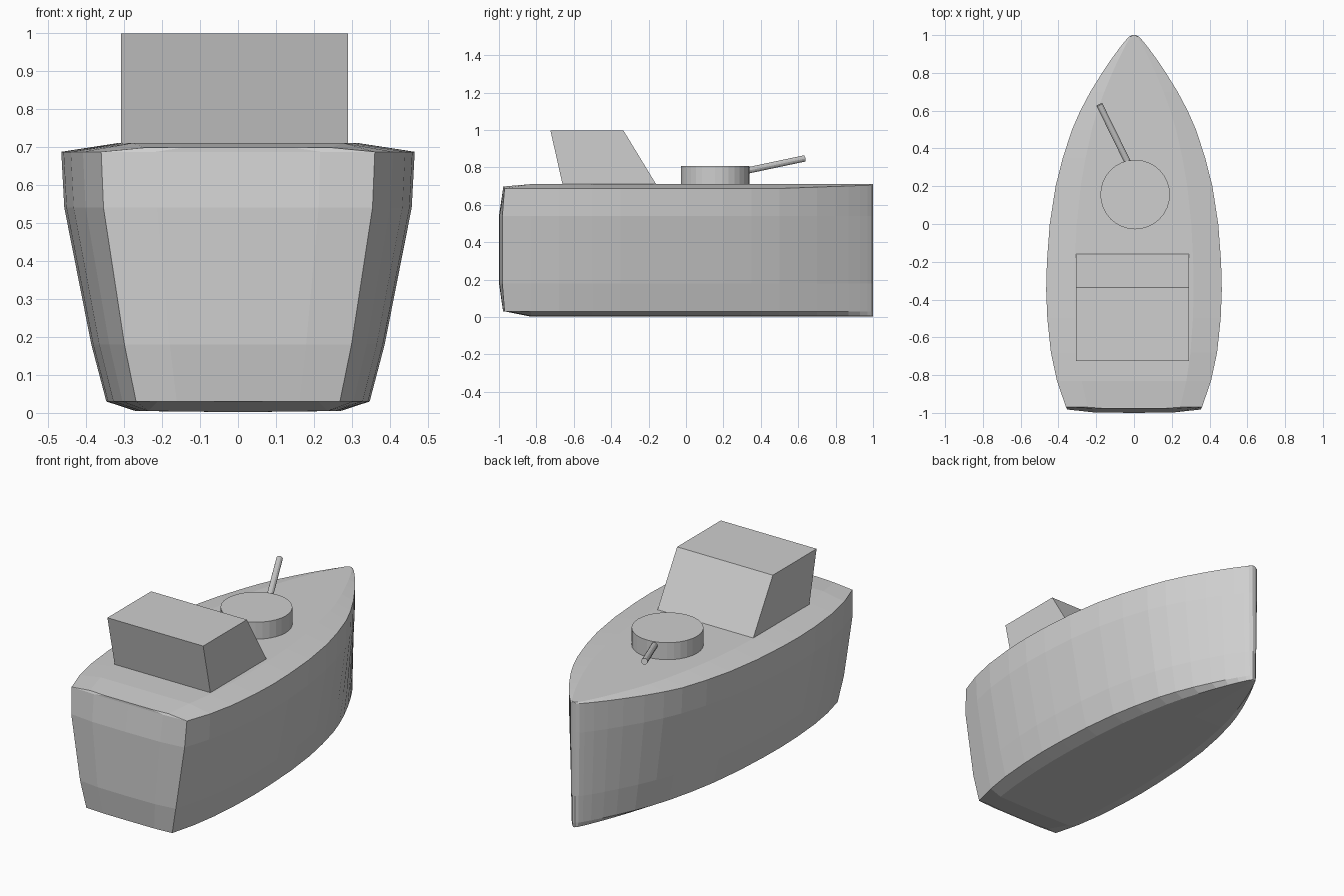
import bpy, bmesh, math
from mathutils import Vector

if "Cube" in bpy.data.objects:
    bpy.data.objects.remove(bpy.data.objects["Cube"])

grey = bpy.data.materials.new("hull grey")
grey.diffuse_color = (0.62, 0.62, 0.62, 1)
grey.use_nodes = True
grey.node_tree.nodes["Principled BSDF"].inputs["Base Color"].default_value = grey.diffuse_color


def finish(bm, name):
    bmesh.ops.remove_doubles(bm, verts=bm.verts, dist=0.0005)
    bmesh.ops.recalc_face_normals(bm, faces=bm.faces)
    me = bpy.data.meshes.new(name)
    bm.to_mesh(me)
    bm.free()
    me.materials.append(grey)
    ob = bpy.data.objects.new(name, me)
    bpy.context.collection.objects.link(ob)
    return ob


def cylinder(name, start, end, radius, sides):
    a, b = Vector(start), Vector(end)
    bm = bmesh.new()
    bmesh.ops.create_cone(bm, cap_ends=True, segments=sides, radius1=radius,
                          radius2=radius, depth=(b - a).length)
    rot = (b - a).to_track_quat('Z', 'Y')
    for v in bm.verts:
        v.co = rot @ v.co + (a + b) / 2
    return finish(bm, name)


# Hull: stations (y, half beam) lofted from stern to bow
stations = [(-0.97, 0.36), (-0.83, 0.408), (-0.68, 0.44), (-0.5, 0.459), (-0.35, 0.465),
            (-0.2, 0.461), (0, 0.446), (0.2, 0.415), (0.35, 0.377), (0.5, 0.328),
            (0.6, 0.284), (0.7, 0.231), (0.8, 0.169), (0.87, 0.122), (0.93, 0.078),
            (0.97, 0.046), (0.99, 0.028), (1.0, 0.01)]


def section(y, w):
    stern = max(0, (-0.83 - y) / 0.14)       # keel and deck close in at the stern
    bow = max(0, (y - 0.5) / 0.5)
    edge = 0.687 + 0.018 * bow
    deck = 0.71 - 0.012 * stern
    low = 0.002 + 0.028 * stern
    half = [(0.58, low + 0.003), (0.745, 0.03), (0.83, 0.18), (0.983, 0.54),
            (1.0, edge), (0.68, deck)]
    right = [(w * f, z) for f, z in half]
    left = [(-x, z) for x, z in reversed(right)]
    return [(0, low)] + right + [(0, deck)] + left


bm = bmesh.new()
rings = [[bm.verts.new((x, y, z)) for x, z in section(y, w)] for y, w in stations]
n = len(rings[0])
for a, b in zip(rings, rings[1:]):
    for i in range(n):
        j = (i + 1) % n
        bm.faces.new((a[i], a[j], b[j], b[i]))
bm.faces.new(rings[-1])

# Bulged transom: rows between the matching left and right stern points
stern = rings[0]
rows = []
for i in range(1, 7):
    r, l = stern[i].co, stern[n - i].co
    bulge = 0.03 if 3 <= i <= 4 else 0.008
    row = [stern[n - i]]
    for f in (-0.6, 0, 0.6):
        row.append(bm.verts.new((r.x * f, r.y - bulge * (1 - 0.15 * abs(f)), r.z)))
    rows.append(row + [stern[i]])
# outer bulge of the side edges is slight
for i in (3, 4):
    for k in (i, n - i):
        stern[k].co.y -= 0.012
for a, b in zip(rows, rows[1:]):
    for i in range(4):
        bm.faces.new((a[i], a[i + 1], b[i + 1], b[i]))
for mid, row in ((stern[0], rows[0]), (stern[7], rows[-1])):
    for i in range(4):
        bm.faces.new((mid, row[i], row[i + 1]))
finish(bm, "hull")

# Cabin: side profile pushed across the beam
bm = bmesh.new()
profile = [(-0.656, 0.69), (-0.148, 0.69), (-0.335, 0.998), (-0.725, 0.998)]
sides = [[bm.verts.new((x, y, z)) for y, z in profile] for x in (-0.308, 0.29)]
for s in sides:
    bm.faces.new(s)
for i in range(4):
    j = (i + 1) % 4
    bm.faces.new((sides[0][i], sides[0][j], sides[1][j], sides[1][i]))
finish(bm, "cabin")

# Gun turret and raised barrel
cylinder("turret", (0.006, 0.156, 0.69), (0.006, 0.156, 0.806), 0.184, 32)
cylinder("gun_barrel", (-0.02, 0.30, 0.777), (-0.183, 0.632, 0.847), 0.017, 12)
